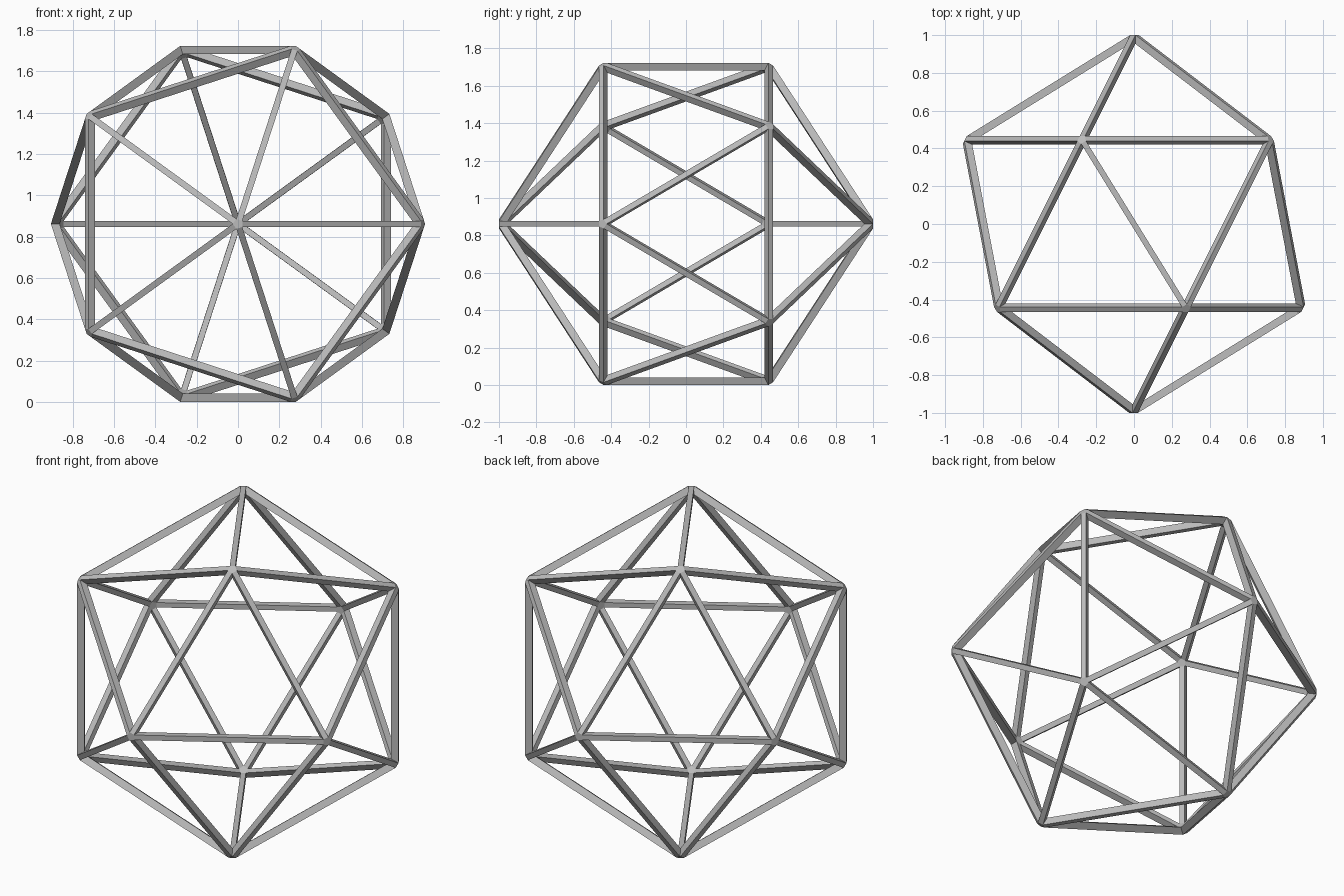
import bpy, bmesh
from math import cos, sin, pi, sqrt
from mathutils import Vector

cube = bpy.data.objects.get("Cube")
if cube:
    bpy.data.objects.remove(cube, do_unlink=True)

STRUT_WIDTH = 0.03
STRUT_DEPTH = 0.04

grey = bpy.data.materials.new("plain grey")
colour = (0.5, 0.5, 0.5, 1)
grey.use_nodes = True
grey.diffuse_color = colour
grey.node_tree.nodes["Principled BSDF"].inputs["Base Color"].default_value = colour

# Guide icosahedron with its axis running front to back
guide = bmesh.new()
y, r = 1 / sqrt(5), 2 / sqrt(5)
half = [Vector((0, -1, 0))]
half += [Vector((r * cos(k * 2 * pi / 5), -y, r * sin(k * 2 * pi / 5))) for k in range(5)]
for p in half:
    guide.verts.new(p)
    guide.verts.new(-p)
bmesh.ops.convex_hull(guide, input=guide.verts[:])
bmesh.ops.recalc_face_normals(guide, faces=guide.faces[:])
guide.normal_update()

# Pull the triangles apart: gaps along edges become struts, corners become pentagons
first = guide.faces[:][0]
spread = STRUT_WIDTH / (first.normal - first.edges[0].link_faces[0].normal
                        if first.edges[0].link_faces[0] != first
                        else first.normal - first.edges[0].link_faces[1].normal).length
shrink = 1 - spread * first.normal.dot(first.verts[0].co)
mid_radius = max((e.verts[0].co + e.verts[1].co).length / 2 for e in guide.edges)
height = shrink * mid_radius + spread * max(
    f.normal.dot((e.verts[0].co + e.verts[1].co).normalized())
    for e in guide.edges for f in e.link_faces)
inner_scale = 1 - STRUT_DEPTH / height

frame = bmesh.new()
outer, inner = {}, {}
for f in guide.faces:
    for v in f.verts:
        p = v.co * shrink + f.normal * spread
        outer[f, v] = frame.verts.new(p)
        inner[f, v] = frame.verts.new(p * inner_scale)

for layer in (outer, inner):
    # Strut faces
    for e in guide.edges:
        a, b = e.verts
        f, g = e.link_faces
        frame.faces.new([layer[f, a], layer[f, b], layer[g, b], layer[g, a]])
    # Corner pentagons, ordered by walking around each corner
    for v in guide.verts:
        ring = [v.link_faces[0]]
        while len(ring) < len(v.link_faces):
            ring.append(next(g for e in ring[-1].edges if v in e.verts
                             for g in e.link_faces if g not in ring))
        frame.faces.new([layer[f, v] for f in ring])

# Walls of the triangular openings
for f in guide.faces:
    for e in f.edges:
        a, b = e.verts
        frame.faces.new([outer[f, a], outer[f, b], inner[f, b], inner[f, a]])

bmesh.ops.recalc_face_normals(frame, faces=frame.faces[:])
lowest = min(v.co.z for v in frame.verts)
bmesh.ops.translate(frame, verts=frame.verts[:], vec=(0, 0, -lowest))

mesh = bpy.data.meshes.new("icosahedron_frame")
frame.to_mesh(mesh)
frame.free()
guide.free()
mesh.materials.append(grey)
bpy.context.collection.objects.link(bpy.data.objects.new("icosahedron_frame", mesh))
